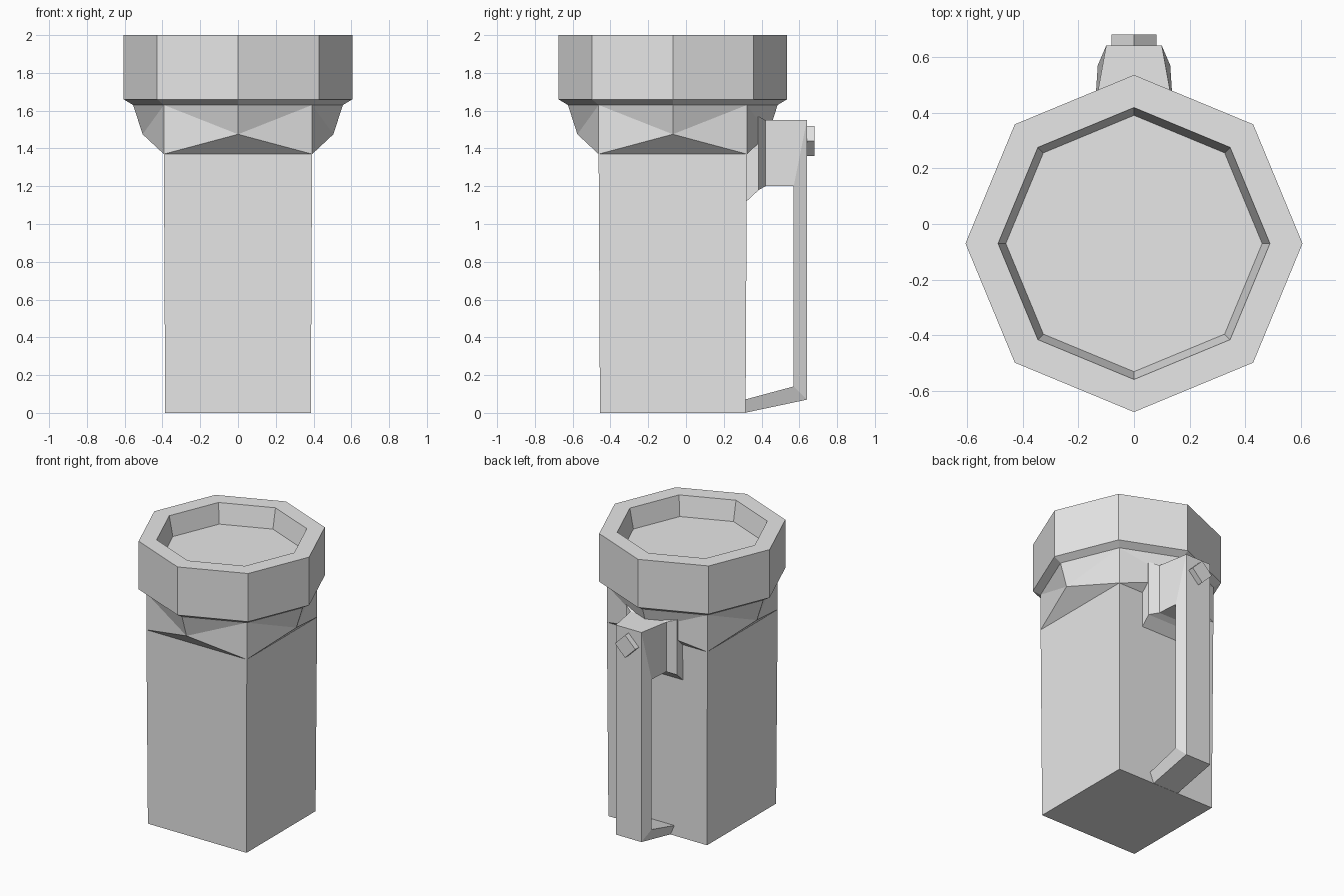
import bpy, bmesh, math
from mathutils import Vector

cube = bpy.data.objects.get("Cube")
if cube:
    bpy.data.objects.remove(cube, do_unlink=True)

grey = bpy.data.materials.new("plain grey")
grey.use_nodes = True
grey.diffuse_color = (0.8, 0.8, 0.8, 1)
grey.node_tree.nodes["Principled BSDF"].inputs["Base Color"].default_value = (0.8, 0.8, 0.8, 1)

AXIS_Y = -0.07


def finish(bm, name):
    bmesh.ops.recalc_face_normals(bm, faces=bm.faces)
    mesh = bpy.data.meshes.new(name)
    bm.to_mesh(mesh)
    bm.free()
    mesh.materials.append(grey)
    obj = bpy.data.objects.new(name, mesh)
    bpy.context.collection.objects.link(obj)
    return obj


def ring(bm, radius, z, step=1, start=0):
    """Points of an octagon, or every second one for a square."""
    points = []
    for i in range(start, 8, step):
        a = math.radians(45 * i)
        points.append(bm.verts.new((radius * math.cos(a), AXIS_Y + radius * math.sin(a), z)))
    return points


def bridge(bm, a, b):
    n = len(a)
    for i in range(n):
        j = (i + 1) % n
        bm.faces.new((a[i], a[j], b[j], b[i]))


# Square body, flaring through folded triangles into the octagonal head
bm = bmesh.new()
base = ring(bm, 0.545, 0, 2, 1)
shoulder = ring(bm, 0.555, 1.37, 2, 1)
fold = ring(bm, 0.505, 1.475, 2, 0)
neck = ring(bm, 0.555, 1.63)
bm.faces.new(base)
bridge(bm, base, shoulder)
for k in range(4):
    a, b, mid = shoulder[k - 1], shoulder[k], fold[k]
    left, top, right = neck[2 * k - 1], neck[2 * k], neck[2 * k + 1]
    for tri in ((a, b, mid), (a, mid, left), (mid, b, right), (left, mid, top), (mid, right, top)):
        bm.faces.new(tri)

# Octagonal head with a recessed top
previous = neck
for radius, z in ((0.605, 1.66), (0.605, 2.0), (0.488, 2.0), (0.46, 1.86)):
    current = ring(bm, radius, z)
    bridge(bm, previous, current)
    previous = current
bm.faces.new(previous)
finish(bm, "body_and_head")

# Handle: foot, upright bar, block and flared bracket in one loft
# Each station: inner (half width, y, z), outer (half width, y, z)
stations = [
    ((0.13, 0.31, 0.07), (0.10, 0.31, 0.0)),
    ((0.13, 0.57, 0.14), (0.10, 0.64, 0.07)),
    ((0.13, 0.57, 1.20), (0.10, 0.64, 1.55)),
    ((0.14, 0.42, 1.20), (0.14, 0.42, 1.55)),
    ((0.20, 0.385, 1.18), (0.20, 0.385, 1.57)),
    ((0.20, 0.31, 1.11), (0.20, 0.31, 1.60)),
]
bm = bmesh.new()
loops = []
for (wi, yi, zi), (wo, yo, zo) in stations:
    corners = ((-wi, yi, zi), (wi, yi, zi), (wo, yo, zo), (-wo, yo, zo))
    loops.append([bm.verts.new(c) for c in corners])
for a, b in zip(loops, loops[1:]):
    bridge(bm, a, b)
bm.faces.new(loops[0])
bm.faces.new(loops[-1])
finish(bm, "handle")

# Diamond-shaped knob on the back of the handle
bm = bmesh.new()
front, back = [], []
for i in range(4):
    a = math.radians(90 * i)
    offset = Vector((math.cos(a), 0, math.sin(a))) * 0.08
    front.append(bm.verts.new(Vector((0, 0.61, 1.44)) + offset))
    back.append(bm.verts.new(Vector((0, 0.68, 1.44)) + offset))
bridge(bm, front, back)
bm.faces.new(front)
bm.faces.new(back)
finish(bm, "handle_knob")
